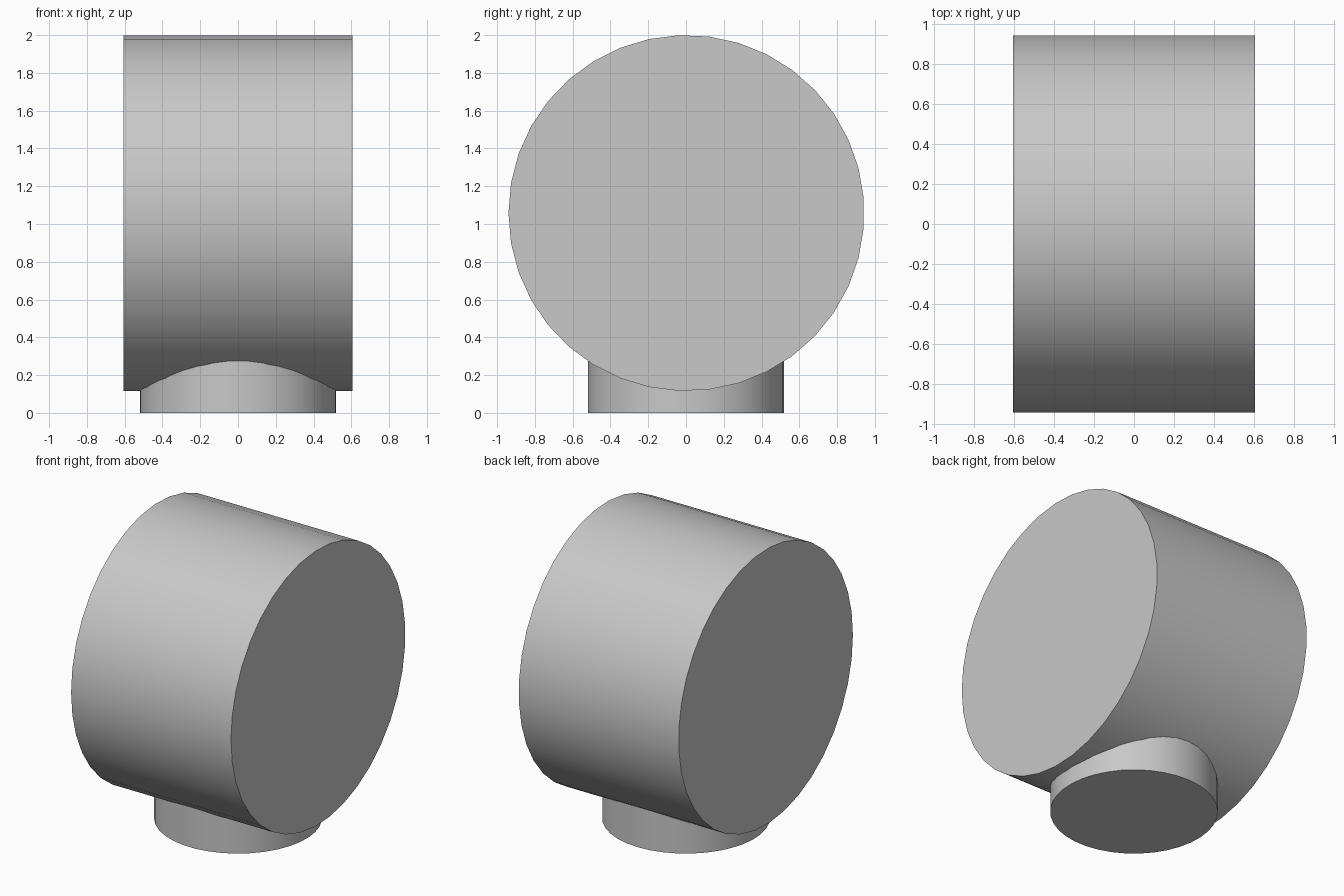
import bpy
import math
from mathutils import Matrix

cube = bpy.data.objects.get("Cube")
if cube:
    bpy.data.objects.remove(cube, do_unlink=True)

SIDES = 37
GREY = (0.58, 0.58, 0.58, 1.0)

grey = bpy.data.materials.new("plain grey")
grey.use_nodes = True
grey.diffuse_color = GREY
grey.node_tree.nodes["Principled BSDF"].inputs["Base Color"].default_value = GREY


def cylinder(name, radius, depth, centre, turn=None):
    """Smooth-sided cylinder with crisp rims; turn is baked into the mesh."""
    bpy.ops.mesh.primitive_cylinder_add(vertices=SIDES, radius=radius, depth=depth)
    obj = bpy.context.object
    obj.name = obj.data.name = name
    if turn:
        obj.data.transform(turn)
    obj.location = centre
    obj.data.materials.append(grey)
    bpy.ops.object.shade_smooth_by_angle(angle=math.radians(30))
    return obj


# Large drum lying along x, with one corner of its outline towards the front
lay_down = Matrix.Rotation(math.pi, 4, "X") @ Matrix.Rotation(math.pi / 2, 4, "Y")
cylinder("drum", 0.942, 1.21, (0, 0.002, 1.058), lay_down)

# Short upright foot, sunk into the underside of the drum
cylinder("foot", 0.52, 0.5, (0, 0, 0.25))
